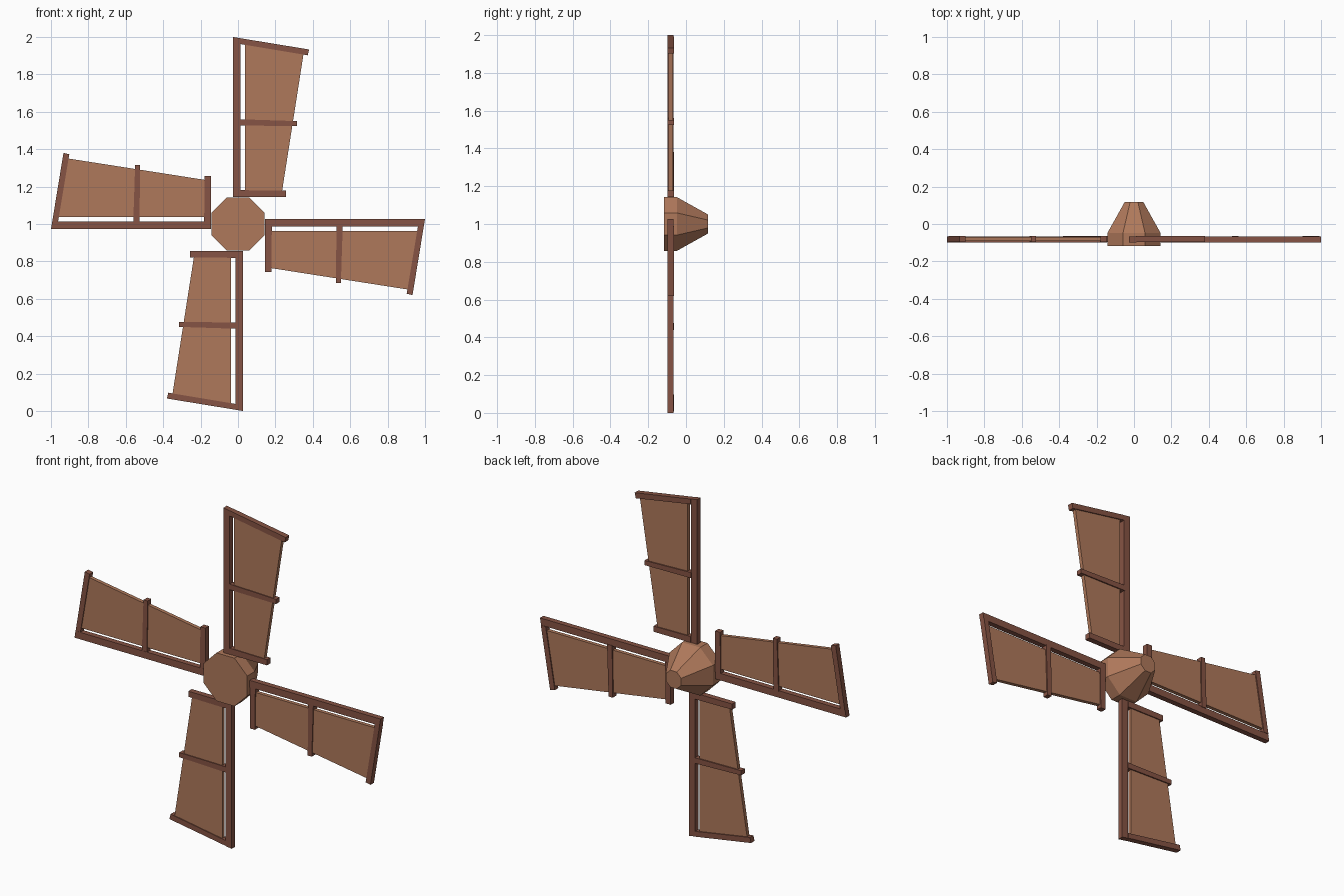
import bpy, bmesh, math

if "Cube" in bpy.data.objects:
    bpy.data.objects.remove(bpy.data.objects["Cube"])

CENTRE_Z = 1.0


def material(name, rgb):
    m = bpy.data.materials.new(name)
    m.diffuse_color = (*rgb, 1)
    m.use_nodes = True
    m.node_tree.nodes["Principled BSDF"].inputs["Base Color"].default_value = m.diffuse_color
    return m


WOOD = material("dark_wood", (0.24, 0.088, 0.058))
CLOTH = material("light_wood", (0.43, 0.19, 0.105))


def loft(name, rings, mat):
    """Closed solid skinned through rings of equal point count."""
    bm = bmesh.new()
    loops = [[bm.verts.new(p) for p in ring] for ring in rings]
    n = len(loops[0])
    for a, b in zip(loops, loops[1:]):
        for i in range(n):
            j = (i + 1) % n
            bm.faces.new((a[i], a[j], b[j], b[i]))
    bm.faces.new(loops[0])
    bm.faces.new(loops[-1])
    bmesh.ops.recalc_face_normals(bm, faces=bm.faces)
    me = bpy.data.meshes.new(name)
    bm.to_mesh(me)
    bm.free()
    me.materials.append(mat)
    ob = bpy.data.objects.new(name, me)
    bpy.context.collection.objects.link(ob)
    return ob


def plate(name, outline, y0, y1, mat, turn):
    """Outline in blade space (across, outward), turned about the hub axis."""
    c, s = math.cos(turn), math.sin(turn)
    pts = [(x * c + z * s, -x * s + z * c + CENTRE_Z) for x, z in outline]
    return loft(name, [[(x, y, z) for x, z in pts] for y in (y0, y1)], mat)


def octagon(apothem, y):
    r = apothem / math.cos(math.pi / 8)
    angles = [math.pi / 8 + i * math.pi / 4 for i in range(8)]
    return [(r * math.cos(a), y, CENTRE_Z + r * math.sin(a)) for a in angles]


# Hub: octagonal drum tapering to the back
loft("hub", [octagon(0.142, -0.117), octagon(0.142, -0.048), octagon(0.05, 0.117)], CLOTH)

# Blade parts: outline, front y, back y, material
PARTS = {
    "spar": ([(-0.027, 0.145), (0.014, 0.145), (0.014, 0.993), (-0.027, 1.0)],
             -0.098, -0.066, WOOD),
    "tip_bar": ([(0.014, 0.962), (0.373, 0.902), (0.38, 0.933), (0.014, 0.993)],
                -0.097, -0.064, WOOD),
    "middle_bar": ([(0.01, 0.527), (0.316, 0.523), (0.316, 0.55), (0.01, 0.56)],
                   -0.097, -0.063, WOOD),
    "root_bar": ([(0.014, 0.145), (0.257, 0.145), (0.257, 0.178), (0.014, 0.181)],
                 -0.097, -0.064, WOOD),
    "sail": ([(0.038, 0.165), (0.234, 0.165), (0.352, 0.92), (0.038, 0.97)],
             -0.092, -0.07, CLOTH),
}

for k in range(4):
    for part, (outline, y0, y1, mat) in PARTS.items():
        plate(f"{part}_{k + 1}", outline, y0, y1, mat, k * math.pi / 2)
